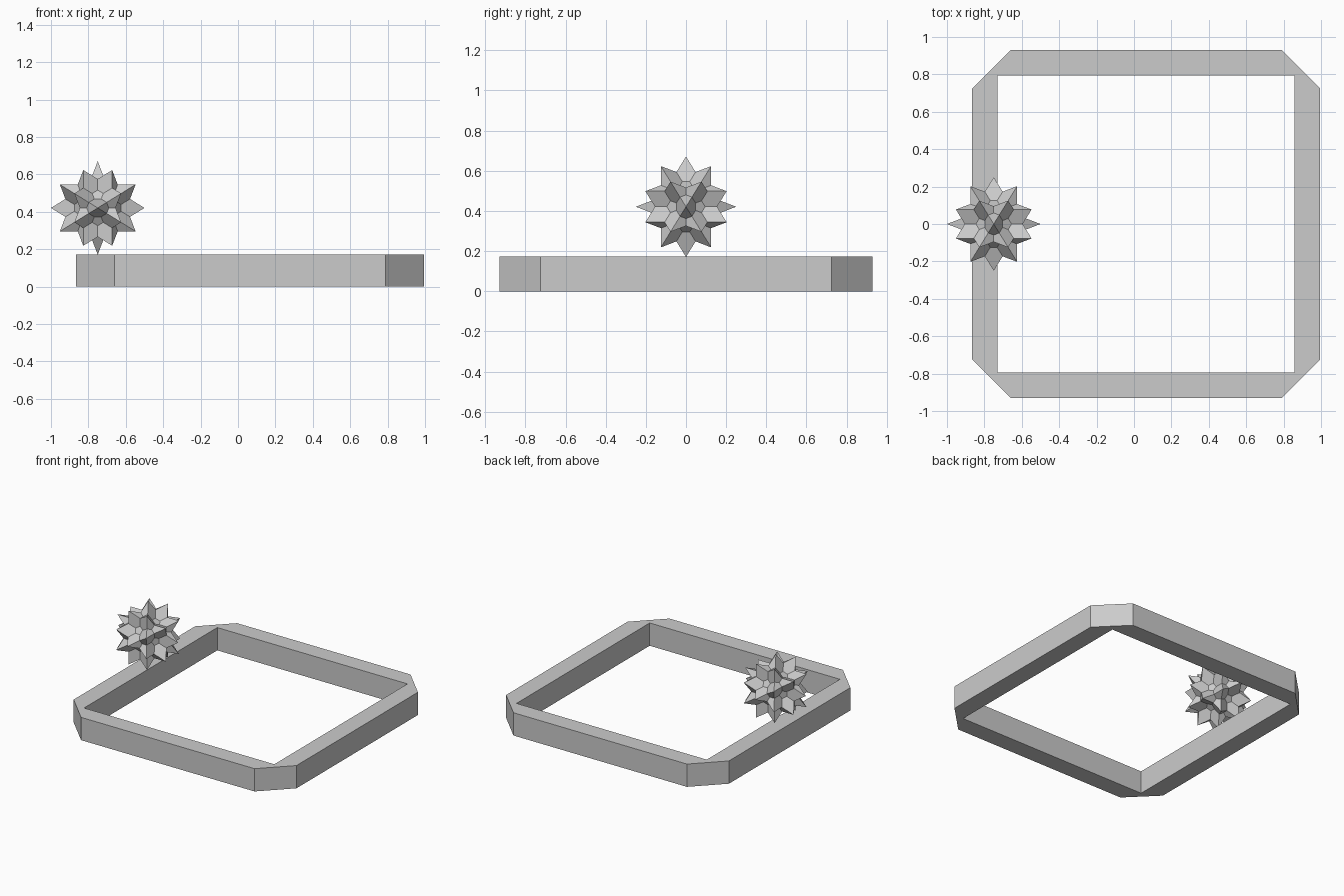
import bpy, math
from itertools import product
from mathutils import Vector

if "Cube" in bpy.data.objects:
    bpy.data.objects.remove(bpy.data.objects["Cube"])

PHI = (1 + math.sqrt(5)) / 2


def add_mesh(name, verts, faces, location):
    mesh = bpy.data.meshes.new(name)
    mesh.from_pydata(verts, [], faces)
    mesh.update()
    obj = bpy.data.objects.new(name, mesh)
    obj.location = location
    bpy.context.collection.objects.link(obj)
    return obj


def directions(x, y, z):
    """Unit vectors from cyclic permutations and sign changes."""
    found = set()
    for p in ((x, y, z), (y, z, x), (z, x, y)):
        for s in product((1, -1), repeat=3):
            found.add(tuple(a * b if a else 0.0 for a, b in zip(p, s)))
    return [Vector(v).normalized() for v in sorted(found)]


# Square ring with chamfered outer corners
O, C, I, H = 0.93, 0.724, 0.794, 0.172
outer = [(C, -O), (O, -C), (O, C), (C, O), (-C, O), (-O, C), (-O, -C), (-C, -O)]
inner = [(I, -I), (I, I), (-I, I), (-I, -I)]
verts = [(x, y, z) for z in (0, H) for x, y in outer + inner]
faces = []
for i in range(8):
    j = (i + 1) % 8
    faces.append((i, j, j + 12, i + 12))
for i in range(4):
    j = (i + 1) % 4
    a, b, c = 2 * i, 2 * i + 1, (2 * i + 2) % 8
    p, q = 8 + i, 8 + j
    faces.append((q, p, p + 12, q + 12))
    faces.append((a + 12, b + 12, p + 12))
    faces.append((b + 12, c + 12, q + 12, p + 12))
    faces.append((p, b, a))
    faces.append((p, q, c, b))
add_mesh("chamfered_ring", verts, faces, (0.065, 0, 0))

# Spiky ball: 30 tips joined by crossing triangles and five-pointed stars
R = 0.25
tips = directions(0, 0, 1) + directions(0.5, PHI / 2, PHI * PHI / 2)
star_axes = directions(0, PHI, 1)
tri_axes = directions(1, 1, 1) + directions(0, 1 / PHI, PHI)
verts, faces = [], []


def ring_of_tips(axis, height):
    """Tips lying in one plane, in order around the axis."""
    ring = [t for t in tips if abs(t.dot(axis) - height) < 0.01]
    u = (ring[0] - axis * height).normalized()
    w = axis.cross(u)
    return sorted(ring, key=lambda t: math.atan2(t.dot(w), t.dot(u)))


def add_face(points):
    faces.append(tuple(range(len(verts), len(verts) + len(points))))
    verts.extend(p * R for p in points)


for axis in tri_axes:
    add_face(ring_of_tips(axis, 0.3568))
for axis in star_axes:
    ring = ring_of_tips(axis, 0.5257)
    centre = sum(ring, Vector()) / 5
    core = [centre - (p - centre) / PHI ** 2 for p in ring]
    # star points, then the flat core between them
    for i in range(5):
        add_face([ring[i], core[(i + 3) % 5], core[(i + 2) % 5]])
    add_face(core)
add_mesh("spiky_ball", verts, faces, (-0.75, 0, 0.421))
